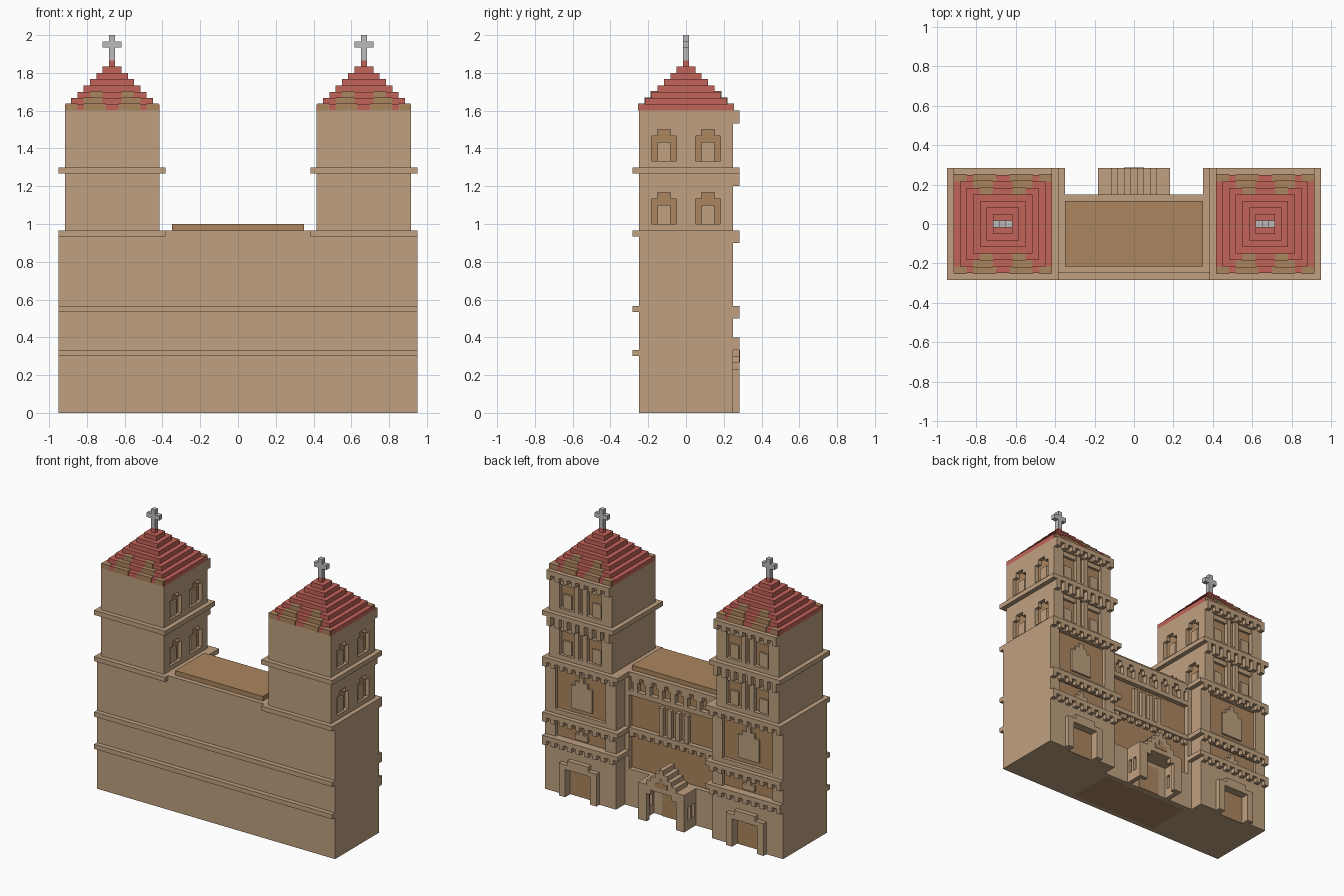
import bpy, bmesh

if "Cube" in bpy.data.objects:
    bpy.data.objects.remove(bpy.data.objects["Cube"])

U = 1 / 30  # one building block


def material(name, rgb):
    m = bpy.data.materials.new(name)
    m.use_nodes = True
    m.diffuse_color = (*rgb, 1)
    m.node_tree.nodes["Principled BSDF"].inputs["Base Color"].default_value = (*rgb, 1)
    return m


TAN = material("sandstone", (0.52, 0.352, 0.216))
BROWN = material("brown_stone", (0.407, 0.235, 0.114))
RED = material("red_tile", (0.54, 0.125, 0.098))
GREY = material("grey_metal", (0.5, 0.5, 0.5))


def build(name, mat, boxes):
    """One object from boxes (x0, x1, y0, y1, z0, z1) in block units."""
    bm = bmesh.new()
    for x0, x1, y0, y1, z0, z1 in boxes:
        vs = bmesh.ops.create_cube(bm, size=1)["verts"]
        for v in vs:
            v.co.x = (x0 + x1) / 2 + v.co.x * (x1 - x0)
            v.co.y = (y0 + y1) / 2 + v.co.y * (y1 - y0)
            v.co.z = (z0 + z1) / 2 + v.co.z * (z1 - z0)
            v.co *= U
    me = bpy.data.meshes.new(name)
    bm.to_mesh(me)
    bm.free()
    me.materials.append(mat)
    ob = bpy.data.objects.new(name, me)
    bpy.context.collection.objects.link(ob)
    return ob


def both(x0, x1, *rest):
    """A box and its mirror image across x = 0."""
    return [(x0, x1, *rest), (-x1, -x0, *rest)]


def shift(boxes, c):
    return [(b[0] + c, b[1] + c, *b[2:]) for b in boxes]


def dentils(half, y0, y1, z0, z1):
    n = int(half)
    return [(i - .5, i + .5, y0, y1, z0, z1) for i in range(-n, n + 1, 2)]


def arch_skin(half, z0, z1, sills):
    """Wall layer (a0, a1, z0, z1) with two stepped arch openings per sill."""
    out = [(-half, -5.5, z0, z1), (-1.5, 1.5, z0, z1), (5.5, half, z0, z1)]
    for c in (-3.5, 3.5):
        for a, b, rise in ((-2, -1, 4), (-1, 1, 5), (1, 2, 4)):
            low = z0
            for s in sills:
                if s > low:
                    out.append((c + a, c + b, low, s))
                low = s + rise
            out.append((c + a, c + b, low, z1))
    return out


# Central block
build("central_core", BROWN, [(-10.5, 10.5, -6.5, 3.5, 0, 30)])
build("central_front_wall", TAN, [(-10.5, 10.5, -7.5, -6.5, 0, 29)])
build("central_side_walls", TAN, both(10.5, 11.5, -7.5, 4.5, 0, 29))
build("central_lower_wall", TAN, [(-10.5, 10.5, 3.5, 4.5, 0, 8)])
build("front_string_courses", TAN,
      [(-28.5, 28.5, -8.5, -7.5, z, z + 1) for z in (9, 16)])

# Central gallery, cornices and slender pilasters
build("central_cornices", TAN,
      [(-10.5, 10.5, 3.5, 4.5, z, z + 1) for z in (16, 24, 28)]
      + dentils(10.5, 3.5, 4.3, 15, 16))
gallery = []
for i in range(-9, 10, 3):
    gallery += [(i - .5, i + .5, 3.5, 4.5, 25, 28), (i - 1, i + 1, 3.5, 4.5, 27, 28)]
build("central_gallery", TAN, gallery)
build("central_pilasters", TAN,
      [(x - .5, x + .5, 3.5, 4.3, 17, 23) for x in (-3, -1, 1, 3)])

# Porch with stepped gable
walls = both(3.5, 5.5, 7.5, 8.5, 0, 7) + both(2.5, 3.5, 7.5, 8.5, 6, 7)
for y0, y1 in ((4.5, 5), (5.8, 6.4), (7.2, 7.5)):
    walls += both(4.5, 5.5, y0, y1, 0, 7)
walls += both(4.5, 5.5, 5, 7.2, 0, 2) + both(4.5, 5.5, 5, 7.2, 5, 7)
build("porch_walls", TAN, walls)
build("porch_gable", TAN, [(-h, h, 4.5, 8.5, z, z + 1) for h, z in
                           ((5.5, 7), (3.5, 8), (2.5, 9), (1.5, 10), (.5, 11))])
build("porch_gable_niche", BROWN, [(-1.5, 1.5, 8.5, 8.6, 8, 9), (-.5, .5, 8.5, 8.6, 9, 10)])
build("porch_door", BROWN, [(-2.5, 2.5, 4.5, 4.7, 0, 6)])

for side, s in (("left", 1), ("right", -1)):
    c = 20 * s

    def part(name, mat, boxes):
        return build(f"{side}_{name}", mat, shift(boxes, c))

    # Tower base with recessed facade panels
    part("base_core", TAN, [(-8.5, 8.5, -7.5, 6.5, 0, 29)])
    part("base_panels", BROWN, [(-6, 6, 6.5, 6.75, 0, 28)])
    part("base_frame", TAN,
         both(6, 8.5, 6.5, 7.5, 0, 29) + both(3, 6, 6.5, 7.5, 0, 8)
         + [(-3, 3, 6.5, 7.5, 6, 8)]
         + [(-6, 6, 6.5, 7.5, a, b) for a, b in ((8, 12), (15.5, 18), (27, 29))])
    part("base_small_window", TAN, [(-1.5, 1.5, 6.7, 7.3, 12.5, 13.7),
                                    (-.5, .5, 6.7, 7.3, 13.7, 14.7)])
    part("base_large_window", TAN, [(-2.5, 2.5, 6.7, 7.2, 19, 24),
                                    (-1.5, 1.5, 6.7, 7.2, 24, 25),
                                    (-.5, .5, 6.7, 7.2, 25, 26)])
    # Side portal
    part("portal", TAN, both(3, 4.5, 7.5, 8.5, 0, 6)
         + [(-4.5, 4.5, 7.5, 8.5, 6, 7), (-2.5, 2.5, 7.5, 8.5, 7, 8)])

    # Cornices of the base, returning into the central recess
    bands = []
    for z in (11, 16, 28):
        bands += [(-8.5, 8.5, 7.5, 8.5, z, z + 1)] + dentils(8.5, 7.5, 8.5, z - 1, z)
        ends = sorted((-8.5 * s, -9.5 * s))
        bands.append((*ends, 4.5, 8.5, z, z + 1))
    bands.append((-8.5, 8.5, -8.5, -7.5, 28, 29))
    part("base_cornices", TAN, bands)

    # Bell stage: core, arched wall layers, columns
    part("bell_core", TAN, [(-7.5, 6.5, -7.5, 6.5, 29, 48)])
    part("bell_recess_backs", BROWN, [(6.5, 6.65, -5.5, 5.5, 29.5, 46),
                                      (-5.5, 5.5, 6.5, 6.65, 29.5, 46)])
    part("bell_side_wall", TAN, [(6.5, 7.5, a, b, z0, z1) for a, b, z0, z1
                                 in arch_skin(7.5, 29, 48, (30, 40))])
    facade = both(6, 7.5, 6.5, 7.5, 29, 48)
    facade += [(-6, 6, 6.5, 7.5, a, b) for a, b in ((29, 30), (36, 40), (46, 48))]
    inner = []
    for z in (30, 40):
        for u in (-5.5, -1, 1, 5.5):
            facade += [(u - .5, u + .5, 6.5, 7.5, z, z + 6)]
        for u in (-3.5, 3.5):
            facade += [(u - 2, u + 2, 6.5, 7.2, z + 5, z + 6)]
            inner += [(u - 1, u + 1, 6.6, 7, z, z + 3),
                      (6.6, 7, u - 1, u + 1, z, z + 3)]
    part("bell_facade", TAN, facade)
    part("bell_window_fills", TAN, inner)
    part("bell_cornices", TAN, [(-8.5, 8.5, -8.5, 8.5, 38, 39), (-7.5, 7.5, 7.5, 8.5, 47, 48)]
         + dentils(7.5, 7.5, 8.5, 36, 38) + dentils(7.5, 7.5, 8.5, 46, 47))

    # Stepped roof with stone trim on its front and back slopes
    part("roof", RED, [(-h, h, -h, h, 48 + i, 49 + i)
                       for i, h in enumerate(7.5 - k for k in range(8))])
    trim = []
    for y in (-1, 1):
        for x0, x1, row in ((1, 4.5, 0), (5.5, 7.4, 0), (1.5, 4.5, 1), (1.5, 3.5, 2)):
            depth = 7.5 - row
            y0, y1 = sorted((y * (depth - 1), y * (depth + .1)))
            trim += both(x0, x1, y0, y1, 48 + row, 49.1 + row)
    part("roof_trim", BROWN, trim)

    # Cross finial
    part("cross", GREY, [(-.5, .5, -.5, .5, 56, 60)] + both(.5, 1.5, -.5, .5, 58, 59))
